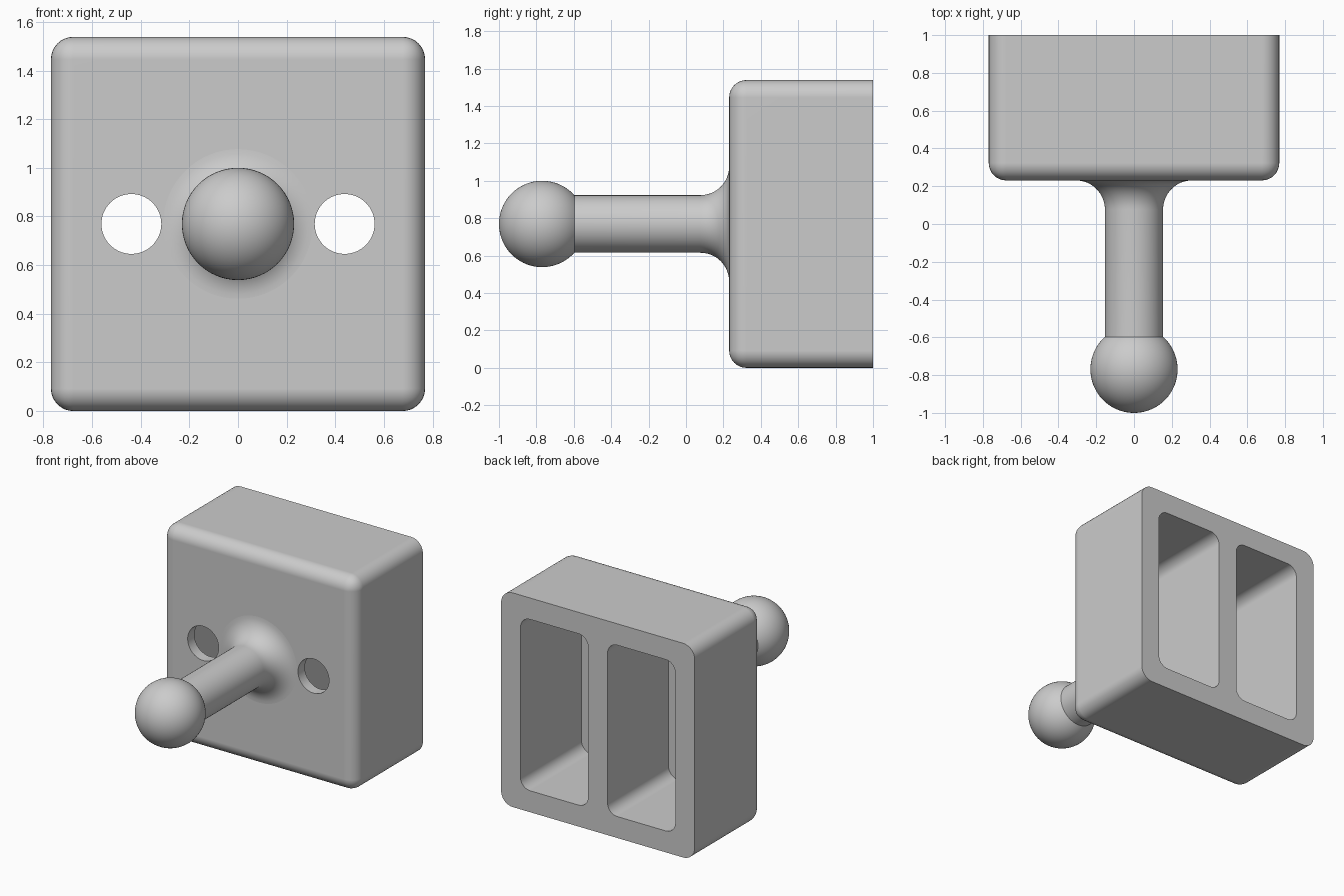
import bpy
import bmesh
from math import sin, cos, pi, asin
from mathutils import Matrix, Vector

cube = bpy.data.objects.get("Cube")
if cube:
    bpy.data.objects.remove(cube, do_unlink=True)

U = 1 / 13            # base module
MID = 10 * U          # height of the stem axis
FRONT = 3 * U         # front face of the block
BACK = 13 * U

grey = bpy.data.materials.new("plain grey")
grey.use_nodes = True
colour = (0.6, 0.6, 0.6, 1)
grey.diffuse_color = colour
grey.node_tree.nodes["Principled BSDF"].inputs["Base Color"].default_value = colour


def make_object(name, bm):
    bmesh.ops.recalc_face_normals(bm, faces=bm.faces)
    mesh = bpy.data.meshes.new(name)
    bm.to_mesh(mesh)
    bm.free()
    mesh.materials.append(grey)
    obj = bpy.data.objects.new(name, mesh)
    bpy.context.collection.objects.link(obj)
    return obj


def activate(obj):
    bpy.ops.object.select_all(action="DESELECT")
    obj.select_set(True)
    bpy.context.view_layer.objects.active = obj


def rounded_block(name, low, high, radius, keep_edge):
    """Box whose edges are rounded wherever keep_edge says so."""
    low, high = Vector(low), Vector(high)
    bm = bmesh.new()
    bmesh.ops.create_cube(bm, size=1)
    bmesh.ops.scale(bm, vec=high - low, verts=bm.verts)
    bmesh.ops.translate(bm, vec=(low + high) / 2, verts=bm.verts)
    edges = [e for e in bm.edges if keep_edge(e)]
    bmesh.ops.bevel(bm, geom=edges, offset=radius, segments=8,
                    profile=0.5, affect="EDGES")
    return make_object(name, bm)


def runs_along_y(edge):
    a, b = edge.verts
    return abs(a.co.y - b.co.y) > 0.01


def not_on_back(edge):
    return any(v.co.y < BACK - 0.01 for v in edge.verts)


def cut(target, cutter):
    cutter.hide_render = True
    activate(target)
    mod = target.modifiers.new("cut", "BOOLEAN")
    mod.operation = "DIFFERENCE"
    mod.solver = "EXACT"
    mod.object = cutter
    bpy.ops.object.modifier_apply(modifier=mod.name)
    bpy.data.objects.remove(cutter, do_unlink=True)


# Mounting block, rounded everywhere except around its flat back
block = rounded_block("mounting_block", (-10 * U, FRONT, 0), (10 * U, BACK, 20 * U),
                      1.2 * U, not_on_back)

# Two rear pockets, each with a screw hole through the front wall
for side in (-1, 1):
    x0, x1 = sorted((side * U, side * 8 * U))
    cut(block, rounded_block("pocket_cutter", (x0, FRONT + U, 2 * U),
                             (x1, BACK + U, 18 * U), U, runs_along_y))
    bm = bmesh.new()
    place = Matrix.Translation((side * 5.7 * U, FRONT, MID)) @ Matrix.Rotation(pi / 2, 4, "X")
    bmesh.ops.create_cone(bm, cap_ends=True, segments=64, radius1=1.6 * U,
                          radius2=1.6 * U, depth=4 * U, matrix=place)
    cut(block, make_object("hole_cutter", bm))

# Ball-ended stem: one profile (radius, y) turned around the y axis
ball, rod, centre = 3 * U, 2 * U, -10 * U
neck = pi - asin(rod / ball)
profile = [(ball * sin(neck * i / 32), centre - ball * cos(neck * i / 32))
           for i in range(33)]
# Flared fillet where the rod meets the block
profile += [(2 * rod - rod * cos(pi / 2 * i / 12), FRONT - rod + rod * sin(pi / 2 * i / 12))
            for i in range(13)]
profile += [(2 * rod, FRONT + U / 4), (0, FRONT + U / 4)]

bm = bmesh.new()
points = [bm.verts.new((r, y, MID)) for r, y in profile]
outline = [bm.edges.new(pair) for pair in zip(points, points[1:])]
bmesh.ops.spin(bm, geom=points + outline, cent=(0, 0, MID), axis=(0, 1, 0),
               angle=2 * pi, steps=64, use_merge=True)
bmesh.ops.remove_doubles(bm, verts=bm.verts, dist=0.0001)
stem = make_object("ball_stem", bm)

# Smooth curves, crisp corners
for obj in (block, stem):
    activate(obj)
    bpy.ops.object.shade_smooth_by_angle(angle=pi / 6)
weighted = block.modifiers.new("even shading", "WEIGHTED_NORMAL")
weighted.keep_sharp = True
